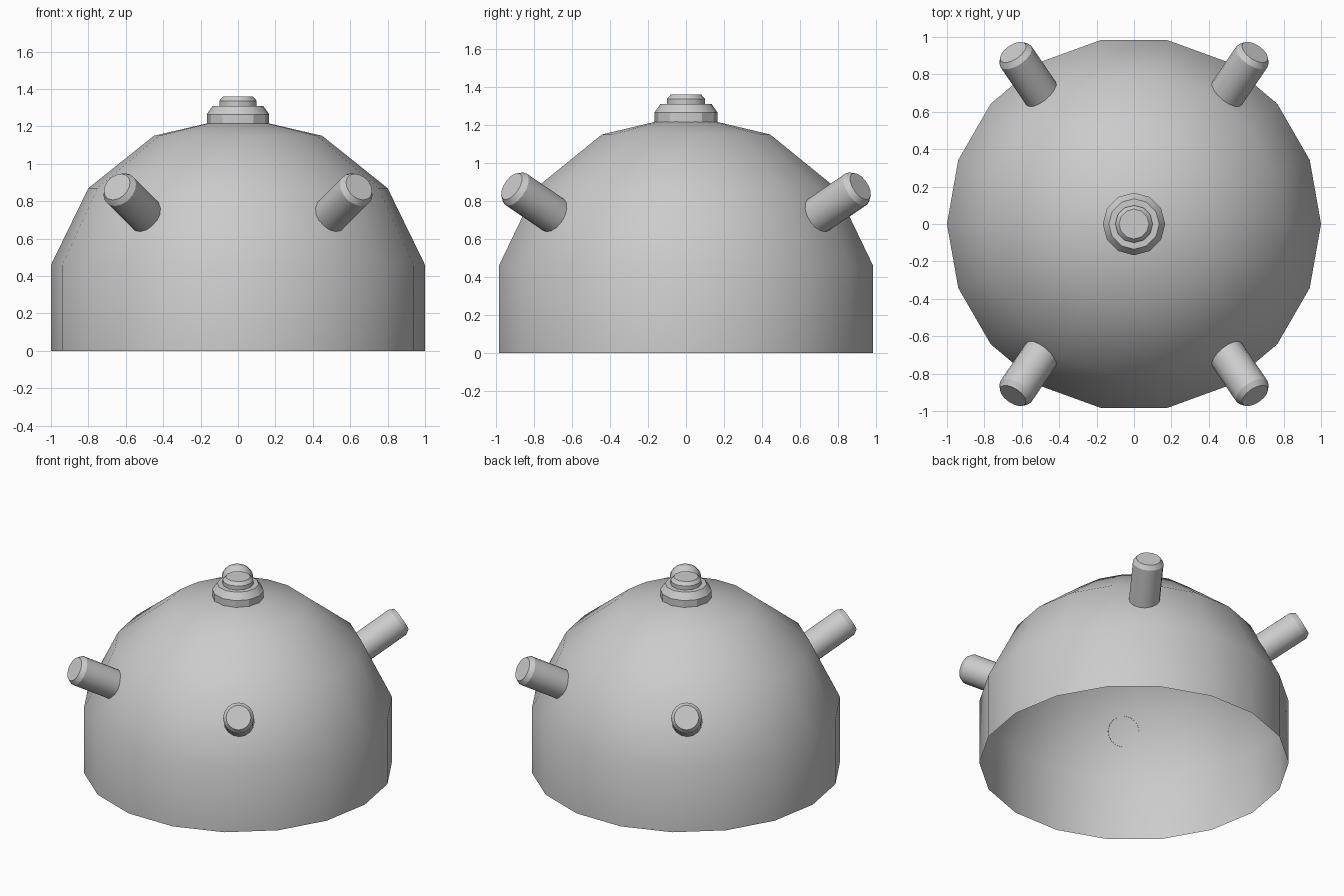
import bpy, bmesh, math
from mathutils import Vector, Matrix

if "Cube" in bpy.data.objects:
    bpy.data.objects.remove(bpy.data.objects["Cube"])


def lathe(name, profile, sides, matrix=Matrix(), smooth=35):
    """Revolve (radius, z) points about z; radius 0 makes a pole."""
    bm = bmesh.new()
    rings = []
    for r, z in profile:
        if r == 0:
            rings.append([bm.verts.new((0, 0, z))] * sides)
        else:
            rings.append([bm.verts.new((r * math.cos(2 * math.pi * i / sides),
                                        r * math.sin(2 * math.pi * i / sides), z))
                          for i in range(sides)])
    for a, b in zip(rings, rings[1:]):
        for i in range(sides):
            j = (i + 1) % sides
            quad = list(dict.fromkeys((a[i], a[j], b[j], b[i])))
            bm.faces.new(quad)
    bm.transform(matrix)
    mesh = bpy.data.meshes.new(name)
    bm.to_mesh(mesh)
    bm.free()
    obj = bpy.data.objects.new(name, mesh)
    bpy.context.collection.objects.link(obj)
    bpy.ops.object.select_all(action='DESELECT')
    obj.select_set(True)
    bpy.context.view_layer.objects.active = obj
    bpy.ops.object.shade_smooth_by_angle(angle=math.radians(smooth))
    return obj


# Open-bottomed dome shell
lathe("dome", [(1, 0), (1, 0.46), (0.8, 0.87), (0.45, 1.15), (0, 1.255)], 18, smooth=40)

# Stepped cap on the crown
lathe("top_cap", [(0.167, 1.215), (0.167, 1.265), (0.135, 1.31), (0.1, 1.31),
                  (0.1, 1.337), (0.08, 1.36), (0, 1.36)], 12, smooth=30)

# Four chamfered pegs, one per quadrant
for sx, side in ((-1, "left"), (1, "right")):
    for sy, end in ((-1, "front"), (1, "back")):
        base = Vector((sx * 0.495, sy * 0.695, 0.725))
        axis = Vector((sx * 0.49, sy * 0.72, 0.49))
        place = Matrix.Translation(base) @ axis.to_track_quat('Z', 'Y').to_matrix().to_4x4()
        lathe(f"peg_{end}_{side}", [(0.1, -0.005), (0.1, 0.28), (0.08, 0.31), (0, 0.31)],
              16, place, smooth=30)
